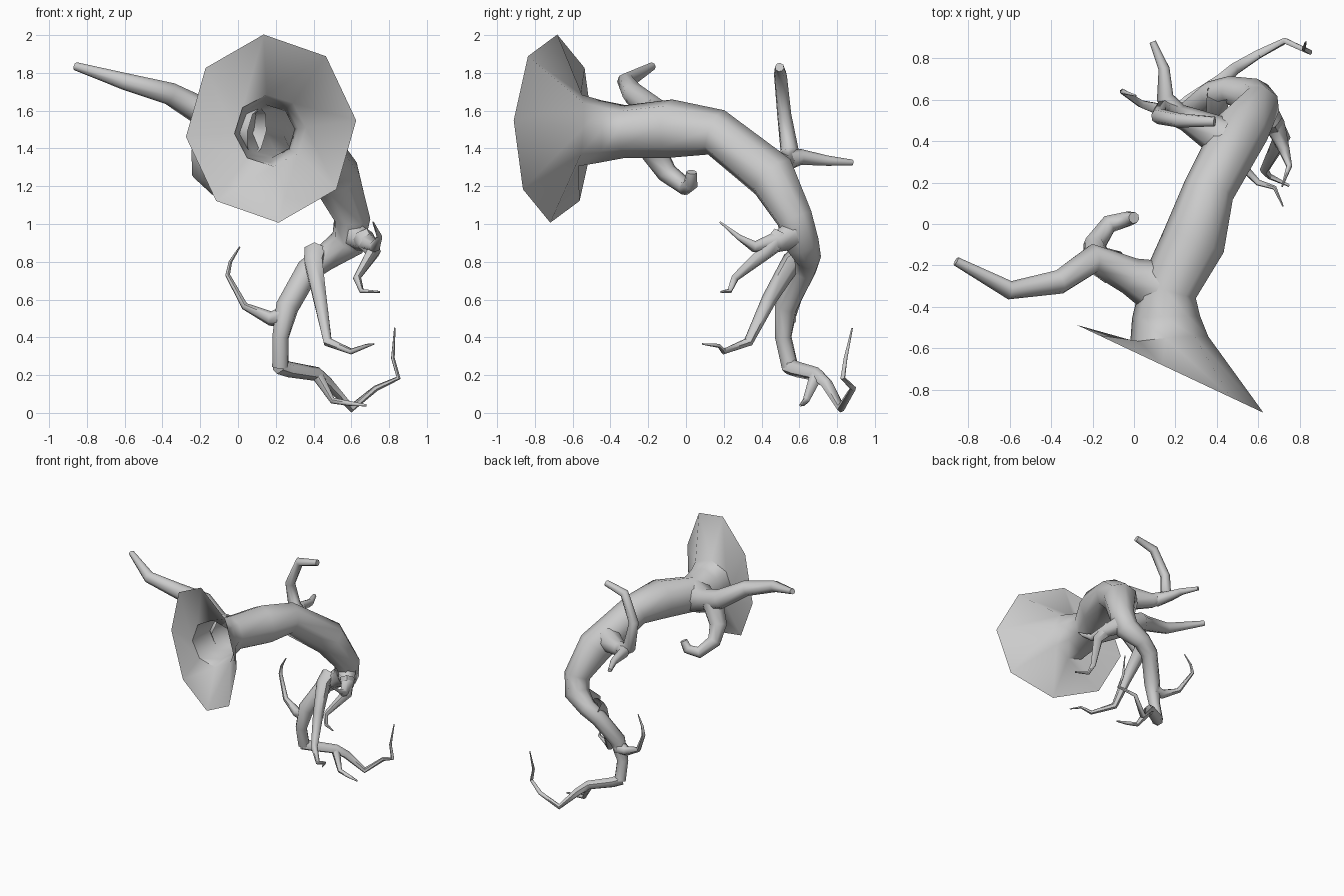
import bpy, bmesh, math
from mathutils import Vector

bark = bpy.data.materials.new("pale_grey")
bark.diffuse_color = (0.6, 0.6, 0.6, 1)


def tube(name, pts, sides=8, start_normal=None, phase=0.0):
    """Sweep a ring along (x, y, z, radius) points, open at the start, closed at the tip."""
    ps = [Vector(p[:3]) for p in pts]
    bm = bmesh.new()
    rings, up = [], None
    for i, p in enumerate(ps):
        a = (p - ps[i - 1]).normalized() if i else None
        b = (ps[i + 1] - p).normalized() if i < len(ps) - 1 else None
        t = ((a or b) + (b or a)).normalized()
        if i == 0 and start_normal:
            t = Vector(start_normal).normalized()
        if up is None:
            up = Vector((0, 0, 1)) if abs(t.z) < 0.9 else Vector((0, 1, 0))
        up = (up - t * up.dot(t)).normalized()      # carry the frame along
        side = up.cross(t)
        r = pts[i][3]
        rings.append([bm.verts.new(p + r * (math.cos(w) * up + math.sin(w) * side))
                      for w in (phase + 2 * math.pi * k / sides for k in range(sides))])
    for q, s in zip(rings, rings[1:]):
        for k in range(sides):
            n = (k + 1) % sides
            bm.faces.new((q[k], s[k], s[n], q[n]))
    bm.faces.new(rings[-1])
    bmesh.ops.recalc_face_normals(bm, faces=bm.faces)
    # recalculation can flip open shells: face away from the axis
    f = bm.faces[0] if start_normal is None else bm.faces[sides * 3]
    bm.faces.ensure_lookup_table()
    f = bm.faces[sides]
    mid = (ps[1] + ps[2]) / 2
    if f.normal.dot(f.calc_center_median() - mid) < 0:
        bmesh.ops.reverse_faces(bm, faces=bm.faces)
    me = bpy.data.meshes.new(name)
    bm.to_mesh(me)
    bm.free()
    me.materials.append(bark)
    ob = bpy.data.objects.new(name, me)
    bpy.context.collection.objects.link(ob)
    bpy.context.view_layer.objects.active = ob
    ob.select_set(True)
    bpy.ops.object.shade_smooth_by_angle(angle=math.radians(60))
    ob.select_set(False)


# hollow trunk with its wide open mouth, bending over and down
tube("trunk", [
    (0.175, -0.70, 1.505, 0.50), (0.17, -0.56, 1.495, 0.19), (0.155, -0.45, 1.49, 0.165),
    (0.165, -0.32, 1.49, 0.14), (0.29, -0.08, 1.505, 0.155), (0.36, 0.16, 1.485, 0.125),
    (0.52, 0.46, 1.25, 0.135), (0.605, 0.575, 1.03, 0.10), (0.58, 0.61, 0.90, 0.095),
    (0.46, 0.645, 0.82, 0.07), (0.37, 0.625, 0.755, 0.065), (0.26, 0.53, 0.56, 0.062),
    (0.225, 0.515, 0.40, 0.045), (0.225, 0.55, 0.245, 0.045)],
    start_normal=(0.426, 0.905, 0), phase=math.radians(5))

# long upper branch and its curled offshoot
tube("long_branch", [
    (0.10, -0.30, 1.49, 0.13), (-0.02, -0.25, 1.51, 0.09), (-0.20, -0.17, 1.60, 0.075),
    (-0.36, -0.28, 1.69, 0.06), (-0.60, -0.32, 1.755, 0.045), (-0.86, -0.18, 1.835, 0.022)])
tube("curled_branch", [
    (-0.10, -0.21, 1.53, 0.085), (-0.18, -0.17, 1.38, 0.07), (-0.19, -0.10, 1.27, 0.055),
    (-0.12, 0.00, 1.195, 0.045), (-0.03, 0.025, 1.21, 0.038), (0.0, 0.03, 1.275, 0.028)])

# forked branch behind the bend
tube("fork_upright", [
    (0.42, 0.42, 1.32, 0.10), (0.25, 0.51, 1.32, 0.06), (0.14, 0.55, 1.38, 0.05),
    (0.12, 0.52, 1.58, 0.038), (0.22, 0.50, 1.79, 0.035), (0.39, 0.495, 1.83, 0.024)])
tube("fork_level", [
    (0.22, 0.52, 1.33, 0.055), (0.15, 0.61, 1.355, 0.042), (0.145, 0.75, 1.335, 0.027),
    (0.09, 0.88, 1.325, 0.016)])

# clawed branch with two prongs
tube("claw_upper", [
    (0.60, 0.58, 0.95, 0.085), (0.68, 0.48, 0.905, 0.055), (0.725, 0.36, 0.88, 0.03),
    (0.75, 0.28, 0.93, 0.015), (0.715, 0.18, 1.01, 0.004)], sides=6)
tube("claw_lower", [
    (0.66, 0.50, 0.93, 0.06), (0.715, 0.42, 0.85, 0.042), (0.63, 0.26, 0.715, 0.022),
    (0.655, 0.23, 0.645, 0.014), (0.75, 0.185, 0.64, 0.006)], sides=6)

# hanging leg-like root
tube("hanging_root", [
    (0.41, 0.63, 0.85, 0.065), (0.40, 0.56, 0.80, 0.055), (0.435, 0.44, 0.60, 0.04),
    (0.475, 0.33, 0.375, 0.026), (0.60, 0.20, 0.325, 0.016), (0.68, 0.175, 0.355, 0.011),
    (0.72, 0.085, 0.365, 0.004)], sides=6)

# thin upward tendril
tube("tendril", [
    (0.25, 0.53, 0.51, 0.06), (0.17, 0.54, 0.50, 0.038), (0.035, 0.58, 0.565, 0.02),
    (-0.055, 0.64, 0.73, 0.014), (-0.04, 0.635, 0.80, 0.01), (0.01, 0.62, 0.88, 0.004)], sides=6)

# lowest root running out to a fine tip
tube("foot_root", [
    (0.215, 0.54, 0.25, 0.045), (0.27, 0.59, 0.23, 0.042), (0.42, 0.69, 0.205, 0.038),
    (0.48, 0.745, 0.155, 0.032), (0.60, 0.82, 0.025, 0.023), (0.73, 0.885, 0.13, 0.016),
    (0.85, 0.83, 0.185, 0.013), (0.82, 0.845, 0.29, 0.01), (0.83, 0.88, 0.45, 0.004)], sides=6)
tube("foot_toe", [
    (0.42, 0.69, 0.20, 0.035), (0.50, 0.635, 0.065, 0.018), (0.59, 0.62, 0.05, 0.014),
    (0.68, 0.605, 0.04, 0.006)], sides=6)
